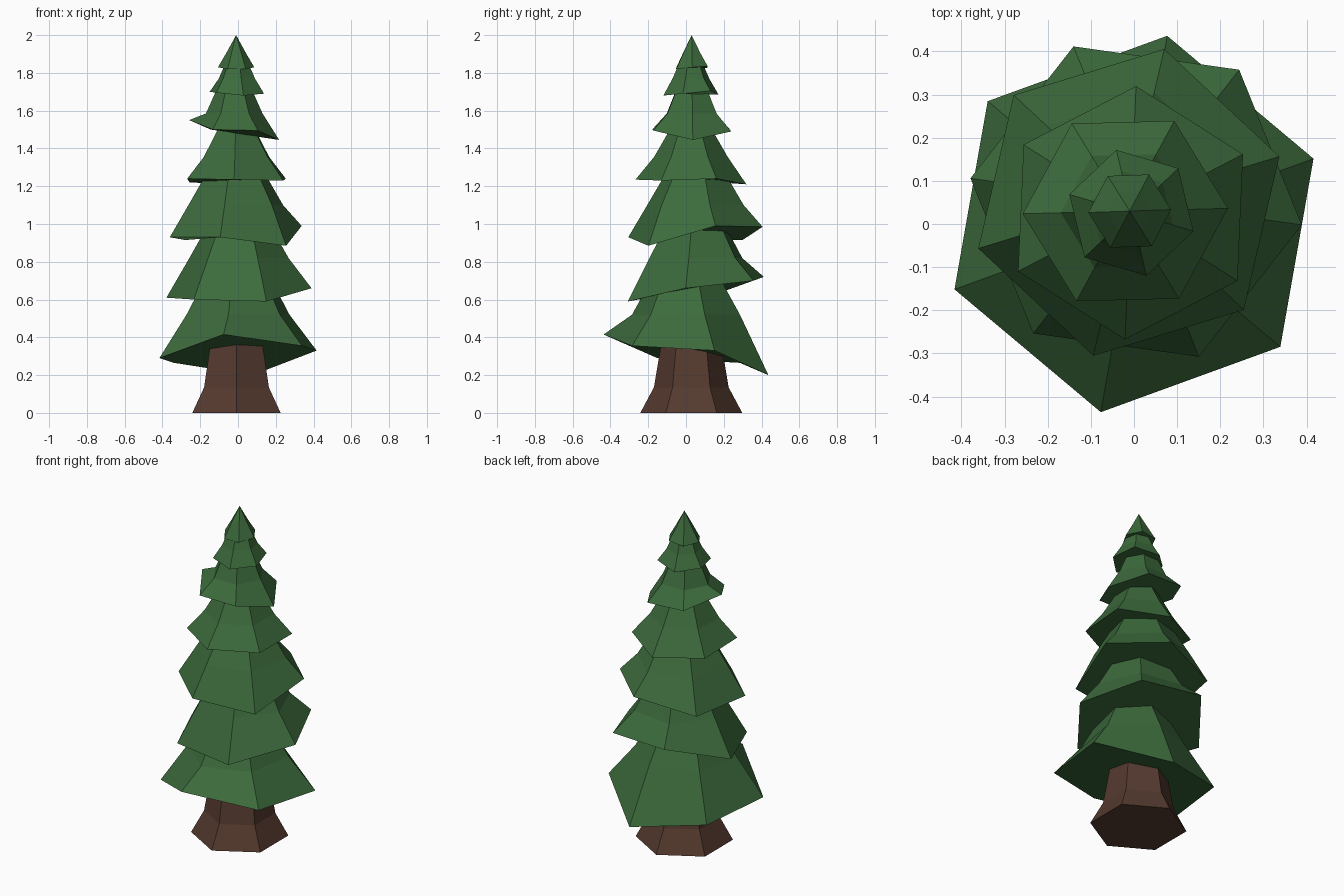
import bpy, bmesh
from math import cos, sin, radians

if "Cube" in bpy.data.objects:
    bpy.data.objects.remove(bpy.data.objects["Cube"])


def material(name, rgb):
    m = bpy.data.materials.new(name)
    m.diffuse_color = (*rgb, 1)
    m.use_nodes = True
    m.node_tree.nodes["Principled BSDF"].inputs["Base Color"].default_value = m.diffuse_color
    return m


GREEN = material("needles", (0.045, 0.145, 0.045))
BROWN = material("bark", (0.09, 0.042, 0.028))


def stack(name, centre, start, rings, mat):
    """Six-sided rings (radius, heights) bridged from bottom to top, then capped."""
    bm = bmesh.new()
    loops = []
    for r, zs in rings:
        if r == 0:  # pointed tip
            loops.append([bm.verts.new((*centre, zs))])
            continue
        if not isinstance(zs, list):
            zs = [zs] * 6
        loop = []
        for i, z in enumerate(zs):
            a = radians(start + 60 * i)
            loop.append(bm.verts.new((centre[0] + r * cos(a), centre[1] + r * sin(a), z)))
        loops.append(loop)
    bm.faces.new(loops[0][::-1])
    for lo, hi in zip(loops, loops[1:]):
        for i in range(6):
            j = (i + 1) % 6
            if len(hi) == 1:
                bm.faces.new((lo[i], lo[j], hi[0]))
            else:
                bm.faces.new((lo[i], lo[j], hi[j], hi[i]))
    if len(loops[-1]) == 6:
        bm.faces.new(loops[-1])
    me = bpy.data.meshes.new(name)
    bm.to_mesh(me)
    bm.free()
    me.materials.append(mat)
    ob = bpy.data.objects.new(name, me)
    bpy.context.collection.objects.link(ob)


# flared trunk
stack("trunk", (-0.008, 0.028), 30,
      [(0.27, 0), (0.198, 0.135), (0.16, 0.36), (0.15, 0.45)], BROWN)

# foliage tiers: centre, start angle, rim radius, uneven rim heights, upper rings
tiers = [
    ((0, 0), 20, 0.443, [0.33, 0.20, 0.265, 0.29, 0.415, 0.355], [(0.29, 0.52), (0.19, 0.70)]),
    ((0.005, 0.052), -8, 0.388, [0.66, 0.70, 0.72, 0.61, 0.60, 0.59], [(0.265, 0.82), (0.18, 0.97)]),
    ((-0.012, 0.05), 17, 0.365, [0.99, 0.985, 0.915, 0.93, 0.93, 0.885], [(0.262, 1.10), (0.16, 1.27)]),
    ((-0.008, 0.026), 27.5, 0.294, [1.24, 1.21, 1.22, 1.24, 1.235, 1.23], [(0.195, 1.355), (0.1, 1.52)]),
    ((-0.02, 0.03), 1.5, 0.238, [1.445, 1.49, 1.50, 1.55, 1.50, 1.495], [(0.15, 1.585), (0.085, 1.73)]),
    ((-0.006, 0.026), -16.5, 0.15, [1.69, 1.705, 1.685, 1.70, 1.695, 1.68], [(0.1, 1.77), (0.055, 1.87)]),
    ((-0.01, 0.03), 2, 0.096, [1.83, 1.835, 1.825, 1.83, 1.82, 1.82], [(0.052, 1.905), (0, 2.0)]),
]
for n, (centre, start, r, rim, upper) in enumerate(tiers, 1):
    stack(f"foliage_tier_{n}", centre, start, [(r, rim)] + upper, GREEN)
